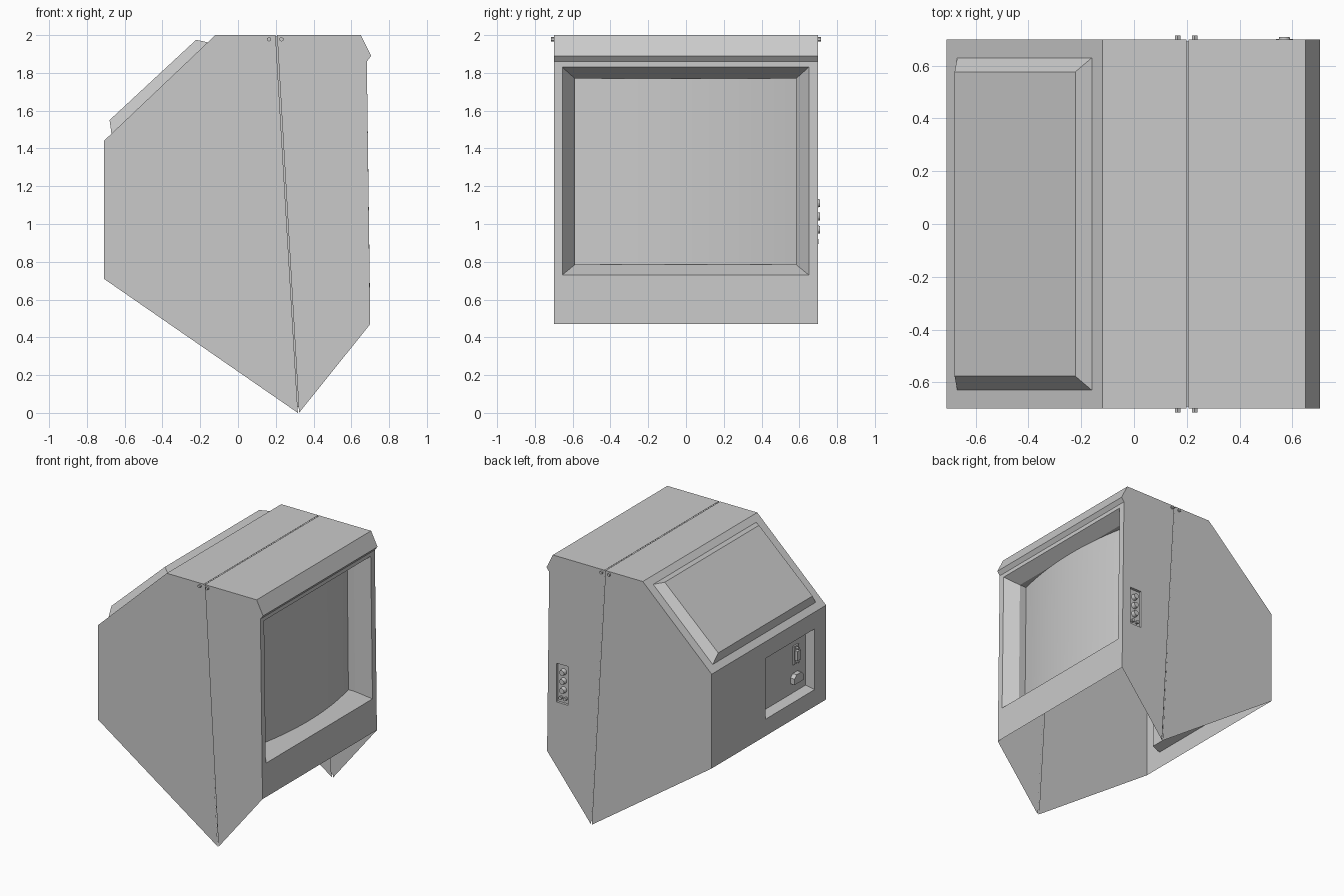
import bpy, bmesh, math
from mathutils import Vector, Matrix

if "Cube" in bpy.data.objects:
    bpy.data.objects.remove(bpy.data.objects["Cube"])

grey = bpy.data.materials.new("plain_grey")
grey.diffuse_color = (0.59, 0.59, 0.59, 1)
grey.use_nodes = True
grey.node_tree.nodes["Principled BSDF"].inputs["Base Color"].default_value = grey.diffuse_color
W = 0.70  # half width


def finish(name, bm, smooth=False, closed=False):
    bmesh.ops.remove_doubles(bm, verts=bm.verts, dist=0.0005)
    bmesh.ops.recalc_face_normals(bm, faces=bm.faces)
    if not closed:  # open sheets: make sure they face away from the middle
        mid = Vector((0, 0, 1.1))
        if sum(f.normal.dot(f.calc_center_median() - mid) * f.calc_area() for f in bm.faces) < 0:
            bmesh.ops.reverse_faces(bm, faces=bm.faces)
    for f in bm.faces:
        f.smooth = smooth
    me = bpy.data.meshes.new(name)
    bm.to_mesh(me)
    bm.free()
    me.materials.append(grey)
    ob = bpy.data.objects.new(name, me)
    bpy.context.collection.objects.link(ob)
    return ob


def sheet(name, faces, smooth=False, closed=False):
    bm = bmesh.new()
    for f in faces:
        bm.faces.new([bm.verts.new(p) for p in f])
    return finish(name, bm, smooth, closed)


def ring(a, b):
    n = len(a)
    return [[a[i], a[(i + 1) % n], b[(i + 1) % n], b[i]] for i in range(n)]


def rect(xb, xt, y0, y1, z0, z1):
    return [(xb, y0, z0), (xb, y1, z0), (xt, y1, z1), (xt, y0, z1)]


def sweep(points):
    return [[(a[0], -W, a[1]), (b[0], -W, b[1]), (b[0], W, b[1]), (a[0], W, a[1])]
            for a, b in zip(points, points[1:])]


def side(points, y):
    return [(x, y, z) for x, z in points]


def prism(name, loc, axis, r, depth, n, scale=(1, 1), r2=None, turn=0):
    """Short round or many-sided stud, sticking out along the axis."""
    bm = bmesh.new()
    m = (Matrix.Translation(loc) @ Vector(axis).to_track_quat('Z', 'Y').to_matrix().to_4x4()
         @ Matrix.Diagonal((scale[0], scale[1], 1, 1)) @ Matrix.Rotation(turn, 4, 'Z'))
    bmesh.ops.create_cone(bm, cap_ends=True, segments=n, radius1=r,
                          radius2=r if r2 is None else r2, depth=depth, matrix=m)
    return finish(name, bm, closed=True)


def box(name, c, s):
    bm = bmesh.new()
    bmesh.ops.create_cube(bm, size=1, matrix=Matrix.Translation(c) @ Matrix.Diagonal((*s, 1)))
    return finish(name, bm, closed=True)


# Rear shell: open underneath, with a connector recess in the back wall
rear = [(0.317, 0), (-0.71, 0.71), (-0.71, 1.44), (-0.12, 2.0), (0.199, 2.0)]
faces = [side(rear, -W), side(rear, W)] + sweep(rear[2:])
hole = rect(-0.71, -0.71, -0.56, 0.04, 0.84, 1.31)
deep = rect(-0.64, -0.64, -0.55, 0.03, 0.86, 1.30)
faces += ring(rect(-0.71, -0.71, -W, W, 0.71, 1.44), hole) + ring(hole, deep) + [deep]
sheet("rear_shell", faces)

# Front shell: chamfered brow, sunken screen frame, control recess in the side
front = [(0.207, 2.0), (0.65, 2.0), (0.705, 1.89), (0.682, 1.86), (0.70, 0.47), (0.323, 0)]
faces = [side(front, -W)] + sweep(front[:4])
opening = rect(0.697, 0.682, -0.655, 0.65, 0.73, 1.83)
frame = rect(0.595, 0.585, -0.588, 0.583, 0.785, 1.77)
frame_back = rect(0.53, 0.52, -0.588, 0.583, 0.785, 1.77)
faces += ring(rect(0.70, 0.682, -W, W, 0.47, 1.86), opening)
faces += ring(opening, frame) + ring(frame, frame_back)
x0, x1, z0, z1, zm = 0.52, 0.62, 0.87, 1.17, 1.02
edge, seam = (0.693, zm), (0.264, zm)
faces.append(side(front[:4] + [edge, (x1, zm), (x1, z1), (x0, z1), (x0, zm), seam], W))
faces.append(side([seam, (x0, zm), (x0, z0), (x1, z0), (x1, zm), edge] + front[4:], W))
slot = [(x0, z0), (x1, z0), (x1, zm), (x1, z1), (x0, z1), (x0, zm)]
faces += ring(side(slot, W), side(slot, W - 0.02)) + [side(slot, W - 0.02)]
sheet("front_shell", faces)

# Sunken strip behind the joint between the shells
s = W - 0.008
strip = [[(0.19, y, 1.992), (0.216, y, 1.992), (0.328, y, 0.03), (0.311, y, 0.03)] for y in (-s, s)]
strip.append([(0.19, -s, 1.992), (0.216, -s, 1.992), (0.216, s, 1.992), (0.19, s, 1.992)])
sheet("joint_strip", strip)

# Curved screen glass
N = 20
ys = [-0.588 + 1.171 * i / N for i in range(N + 1)]
arc = [(0.607 - 0.07 * (y / 0.586) ** 2, y) for y in ys]
sheet("screen_glass", [[(a[0], a[1], 0.785), (b[0], b[1], 0.785), (b[0] - 0.01, b[1], 1.77),
                        (a[0] - 0.01, a[1], 1.77)] for a, b in zip(arc, arc[1:])], smooth=True)


# Raised hood on the rear slope
def slope_rect(lo, hi, w):
    return [(lo[0], -w, lo[1]), (hi[0], -w, hi[1]), (hi[0], w, hi[1]), (lo[0], w, lo[1])]


base = slope_rect((-0.67, 1.478), (-0.16, 1.962), 0.63)
top = slope_rect((-0.68, 1.55), (-0.222, 1.975), 0.577)
sheet("rear_hood", ring(base, top) + [top])

# Screws either side of the joint
for y in (-1, 1):
    for x in (0.165, 0.23):
        prism("joint_screw", (x, y * (W + 0.004), 1.978), (0, y, 0), 0.012, 0.02, 6)

# Control knobs on the side
for z in (1.11, 1.04, 0.97):
    prism("control_knob", (0.57, 0.694, z), (0, 1, 0), 0.025, 0.03, 16, r2=0.02)
for x in (0.55, 0.59):
    prism("control_button", (x, 0.69, 0.907), (0, 1, 0), 0.013, 0.022, 10)

# Connectors in the rear recess
box("signal_socket_plate", (-0.645, -0.42, 1.15), (0.014, 0.065, 0.14))
box("signal_socket", (-0.662, -0.42, 1.15), (0.03, 0.04, 0.075))
for z in (1.098, 1.202):
    prism("socket_post", (-0.66, -0.42, z), (-1, 0, 0), 0.011, 0.025, 6)
# Six-sided power socket: box with its two upper corners cut
power = [(-0.475, 0.94), (-0.365, 0.94), (-0.365, 0.985), (-0.39, 1.01), (-0.45, 1.01), (-0.475, 0.985)]
near = [(-0.675, y, z) for y, z in power]
far = [(-0.638, y, z) for y, z in power]
sheet("power_socket", ring(near, far) + [near, far], closed=True)
